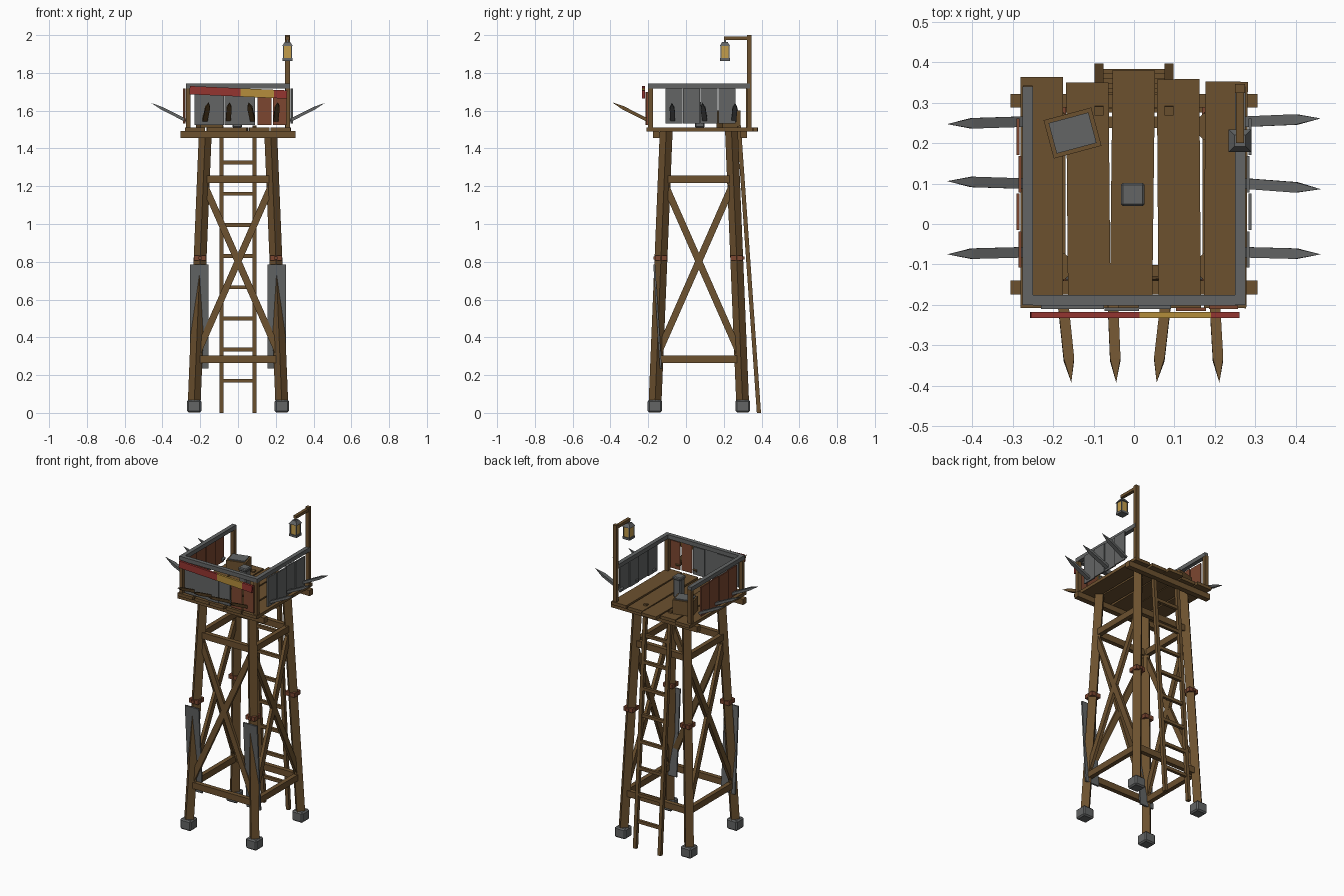
import bpy, bmesh
from math import radians
from mathutils import Vector, Matrix

if "Cube" in bpy.data.objects:
    bpy.data.objects.remove(bpy.data.objects["Cube"])


def material(name, r, g, b):
    m = bpy.data.materials.new(name)
    m.use_nodes = True
    m.diffuse_color = (r, g, b, 1)
    m.node_tree.nodes["Principled BSDF"].inputs["Base Color"].default_value = (r, g, b, 1)
    return m


WOOD = material("wood", 0.15, 0.082, 0.028)
METAL = material("grey metal", 0.125, 0.13, 0.13)
RUST = material("rust", 0.2, 0.062, 0.03)
RED = material("red paint", 0.30, 0.035, 0.03)
YELLOW = material("yellow paint", 0.46, 0.27, 0.045)
GLOW = material("lantern glass", 0.55, 0.34, 0.07)


def finish(name, bm, mat, matrix, bevel=0):
    """Turn a bmesh into an object with one colour."""
    bmesh.ops.recalc_face_normals(bm, faces=bm.faces)
    me = bpy.data.meshes.new(name)
    bm.to_mesh(me)
    bm.free()
    me.materials.append(mat)
    ob = bpy.data.objects.new(name, me)
    bpy.context.collection.objects.link(ob)
    ob.matrix_world = matrix
    if bevel:
        mod = ob.modifiers.new("bevel", "BEVEL")
        mod.width = bevel
        mod.segments = 1
    return ob


def box(name, centre, size, mat, turn=0, bevel=0, taper=1):
    """Box by centre and size; turn is in degrees about z, taper narrows the top."""
    bm = bmesh.new()
    bmesh.ops.create_cube(bm, size=1)
    for v in bm.verts:
        k = taper if v.co.z > 0 else 1
        v.co = Vector((v.co.x * size[0] * k, v.co.y * size[1] * k, v.co.z * size[2]))
    matrix = Matrix.Translation(centre) @ Matrix.Rotation(radians(turn), 4, "Z")
    return finish(name, bm, mat, matrix, bevel)


def frame(p, q, side):
    """Matrix at p with z toward q and x close to side."""
    z = (q - p).normalized()
    y = z.cross(Vector(side)).normalized()
    x = y.cross(z)
    return Matrix.Translation(p) @ Matrix((x, y, z)).transposed().to_4x4()


def beam(name, p, q, width, depth, mat, side, point=0):
    """Bar from p to q; point is the part of the length that tapers to a tip."""
    p, q = Vector(p), Vector(q)
    length = (q - p).length
    bm = bmesh.new()
    rings = [[bm.verts.new((x * width / 2, y * depth / 2, z))
              for x, y in ((-1, -1), (1, -1), (1, 1), (-1, 1))]
             for z in (0, length * (1 - point))]
    bm.faces.new(rings[0])
    for i in range(4):
        j = (i + 1) % 4
        bm.faces.new((rings[0][i], rings[0][j], rings[1][j], rings[1][i]))
    if point:
        tip = bm.verts.new((0, 0, length))
        for i in range(4):
            bm.faces.new((rings[1][i], rings[1][(i + 1) % 4], tip))
    else:
        bm.faces.new(rings[1])
    return finish(name, bm, mat, frame(p, q, side))


MID = 0.068          # tower axis in y


def leg_at(sx, sy, z):
    """Centre of a leaning leg at height z."""
    r = 0.234 - 0.041 * z
    return Vector((sx * r, MID + sy * r, z))


# Legs with feet and clamps
corners = [(-1, -1), (1, -1), (1, 1), (-1, 1)]
for sx, sy in corners:
    beam("leg", leg_at(sx, sy, 0.03), leg_at(sx, sy, 1.49), 0.048, 0.048, WOOD, (sx, sy, 0))
    foot = leg_at(sx, sy, 0.036)
    box("foot", foot, (0.076, 0.076, 0.066), METAL, bevel=0.008)
    clamp = leg_at(sx, sy, 0.82)
    box("leg_clamp", clamp, (0.064, 0.064, 0.026), RUST)
    box("clamp_bolt", clamp + Vector((0, sy * 0.034, 0)), (0.018, 0.014, 0.018), RUST)

# Girts on all sides, cross braces on all but the ladder side
for i, a in enumerate(corners):
    b = corners[(i + 1) % 4]
    for z in (0.285, 1.238):
        beam("girt", leg_at(*a, z), leg_at(*b, z), 0.04, 0.028, WOOD, (0, 0, 1))
    if i != 2:
        out = (a[0] + b[0], a[1] + b[1], 0)
        for s, e in ((a, b), (b, a)):
            beam("cross_brace", leg_at(*s, 0.30), leg_at(*e, 1.22), 0.02, 0.036, WOOD, out)

# Armour plates on the front legs
for sx in (-1, 1):
    beam("leg_plate", (sx * 0.206, -0.133, 0.235), (sx * 0.206, -0.168, 0.785),
         0.098, 0.01, METAL, (1, 0, 0))

# Ladder
def ladder_y(z):
    return 0.386 - 0.07 * z


for sx in (-1, 1):
    beam("ladder_rail", (sx * 0.087, ladder_y(0), 0), (sx * 0.087, ladder_y(1.52), 1.52),
         0.022, 0.022, WOOD, (1, 0, 0))
for i in range(8):
    z = 0.17 + 0.165 * i
    box("ladder_rung", (0, ladder_y(z), z), (0.19, 0.018, 0.02), WOOD)

# Platform joists and planks
for y in (-0.157, 0.305):
    box("joist", (0, y, 1.474), (0.61, 0.034, 0.036), WOOD)
for x, back, turn in ((-0.228, 0.363, 0), (-0.113, 0.35, 0.5), (-0.004, 0.38, -0.7),
                      (0.111, 0.358, 0.4), (0.227, 0.352, -0.4)):
    box("floor_plank", (x, (back - 0.208) / 2, 1.501), (0.105, back + 0.208, 0.02), WOOD, turn)

# Guard frame: posts and metal top rails
for sx in (-1, 1):
    box("front_post", (sx * 0.263, -0.188, 1.615), (0.024, 0.024, 0.22), WOOD)
    box("side_rail", (sx * 0.263, 0.07, 1.731), (0.026, 0.54, 0.026), METAL)
box("front_rail", (0, -0.188, 1.731), (0.5, 0.026, 0.026), METAL)
box("back_post", (-0.263, 0.33, 1.615), (0.024, 0.024, 0.22), WOOD)

# Wall sheets, slightly staggered
for sx, mat in ((-1, RUST), (1, METAL)):
    for i in range(4):
        box("side_sheet", (sx * (0.282 + 0.005 * (i % 2)), -0.063 + 0.093 * i, 1.625),
            (0.008, 0.09, 0.186), mat)
for i, (x, w, mat) in enumerate(((-0.152, 0.155, METAL), (-0.03, 0.085, METAL), (0.051, 0.08, METAL),
                                 (0.141, 0.075, RUST), (0.221, 0.072, RUST))):
    box("front_sheet", (x, -0.206 - 0.005 * (i % 2), 1.612), (w, 0.008, 0.176), mat)

# Painted board across the front
def board_point(x):
    return (x, -0.225, 1.697 - 0.045 * x)


for x0, x1, mat in ((-0.256, 0.013, RED), (0.013, 0.19, YELLOW), (0.19, 0.26, RED)):
    beam("painted_board", board_point(x0), board_point(x1), 0.044, 0.014, mat, (0, 0, 1))

# Spikes
for sx, drifts in ((-1, (-0.005, 0.006, -0.006)), (1, (-0.005, -0.014, 0.008))):
    for y, drift in zip((-0.07, 0.1, 0.253), drifts):
        beam("side_spike", (sx * 0.275, y, 1.548), (sx * 0.462, y + drift, 1.642),
             0.026, 0.016, METAL, (0, 1, 0), 0.33)
for x, drift in ((-0.175, 0.02), (-0.052, 0.008), (0.078, -0.022), (0.2, 0.011)):
    beam("front_spike", (x, -0.2, 1.548), (x + drift, -0.392, 1.645),
         0.026, 0.018, WOOD, (1, 0, 0), 0.3)

# Lantern on its post
LX, LY = 0.262, 0.206
box("lantern_post", (LX, 0.335, 1.75), (0.025, 0.022, 0.5), WOOD)
box("lantern_arm", (LX, 0.268, 1.983), (0.02, 0.135, 0.018), WOOD)
box("lantern_hook", (LX, LY, 1.97), (0.01, 0.01, 0.02), METAL)
box("lantern_cap", (LX, LY, 1.953), (0.056, 0.056, 0.022), METAL, taper=0.5)
box("lantern_glass", (LX, LY, 1.91), (0.042, 0.042, 0.066), GLOW)
box("lantern_base", (LX, LY, 1.871), (0.052, 0.052, 0.014), METAL)
for sx, sy in corners:
    box("lantern_bar", (LX + sx * 0.021, LY + sy * 0.021, 1.91), (0.006, 0.006, 0.066), METAL)

# Crate with metal lid, and the metal canister on the floor
box("crate", (-0.152, 0.225, 1.555), (0.122, 0.098, 0.09), WOOD, 15)
box("crate_lid", (-0.152, 0.225, 1.602), (0.102, 0.078, 0.008), METAL, 15)
box("canister", (-0.003, 0.073, 1.57), (0.05, 0.05, 0.12), METAL, bevel=0.005)
box("canister_cap", (-0.003, 0.073, 1.635), (0.058, 0.058, 0.02), METAL, bevel=0.005)
